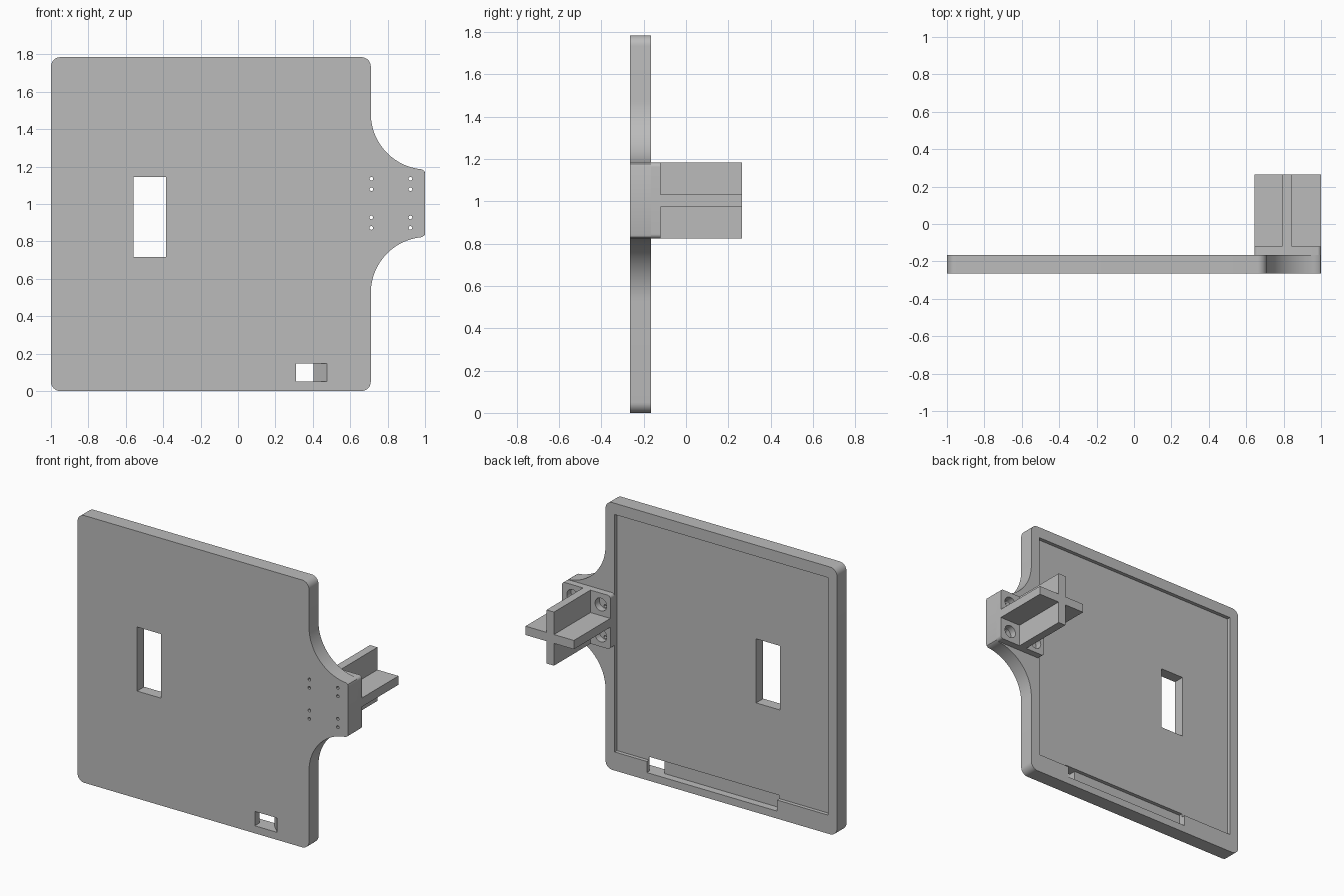
import bpy, bmesh
from math import cos, sin, radians

cube = bpy.data.objects.get("Cube")
if cube:
    bpy.data.objects.remove(cube, do_unlink=True)

grey = bpy.data.materials.new("plain grey plastic")
grey.use_nodes = True
grey.diffuse_color = (0.5, 0.5, 0.5, 1)
grey.node_tree.nodes["Principled BSDF"].inputs["Base Color"].default_value = (0.5, 0.5, 0.5, 1)


def arc(cx, cz, r, start, end, steps=8):
    """Points along an arc, angles in degrees."""
    angles = [radians(start + (end - start) * i / steps) for i in range(steps + 1)]
    return [(cx + r * cos(a), cz + r * sin(a)) for a in angles]


def rounded_rect(x0, x1, z0, z1, r):
    return (arc(x0 + r, z0 + r, r, 180, 270) + arc(x1 - r, z0 + r, r, 270, 360)
            + arc(x1 - r, z1 - r, r, 0, 90) + arc(x0 + r, z1 - r, r, 90, 180))


def prism(name, points, lo, hi, along="y"):
    """Extrude an outline: (x, z) along y, or (x, y) along z."""
    bm = bmesh.new()
    place = (lambda p, h: (p[0], h, p[1])) if along == "y" else (lambda p, h: (p[0], p[1], h))
    face = bm.faces.new([bm.verts.new(place(p, lo)) for p in points])
    top = bmesh.ops.extrude_face_region(bm, geom=[face])["geom"]
    for v in top:
        if isinstance(v, bmesh.types.BMVert):
            v.co[1 if along == "y" else 2] = hi
    bmesh.ops.recalc_face_normals(bm, faces=bm.faces)
    mesh = bpy.data.meshes.new(name)
    bm.to_mesh(mesh)
    bm.free()
    mesh.materials.append(grey)
    obj = bpy.data.objects.new(name, mesh)
    bpy.context.collection.objects.link(obj)
    return obj


def box(name, x0, x1, y0, y1, z0, z1):
    return prism(name, [(x0, z0), (x1, z0), (x1, z1), (x0, z1)], y0, y1)


def activate(obj):
    bpy.ops.object.select_all(action="DESELECT")
    obj.select_set(True)
    bpy.context.view_layer.objects.active = obj


def combine(obj, other, operation="DIFFERENCE"):
    """Apply a boolean and discard the second object."""
    mod = obj.modifiers.new("boolean", "BOOLEAN")
    mod.operation = operation
    mod.solver = "EXACT"
    mod.object = other
    activate(obj)
    bpy.ops.object.modifier_apply(modifier=mod.name)
    bpy.data.objects.remove(other, do_unlink=True)


FRONT, BACK, BASE, END = -0.265, -0.165, -0.12, 0.265
MID = 1.004

# Panel outline: rounded sheet with a tab flared out by two concave arcs
lower_flare = arc(1.01, 0.524, 0.3, 180, 95, 20)
upper_flare = [(x, 2 * MID - z) for x, z in reversed(lower_flare)]
outline = (arc(-0.95, 0.05, 0.05, 180, 270) + arc(0.66, 0.05, 0.05, 270, 360)
           + lower_flare + [(0.996, 0.832), (1, 0.845)]
           + [(1, 1.163), (0.996, 1.176)] + upper_flare
           + arc(0.66, 1.735, 0.05, 0, 90) + arc(-0.95, 1.735, 0.05, 90, 180))
panel = prism("panel", outline, FRONT, BACK)

# Shallow tray in the back, viewing window and lower cable channel
combine(panel, box("tray_cut", -0.933, 0.643, -0.19, 0, 0.124, 1.71))
combine(panel, box("window_cut", -0.56, -0.385, -0.4, 0, 0.717, 1.145))
combine(panel, box("channel_cut", -0.557, 0.405, -0.215, 0, 0.05, 0.146))

# Cable opening with one slanted side
slot = [(0.31, -0.3), (0.51, -0.3), (0.405, -0.195), (0.405, -0.1), (0.31, -0.1)]
combine(panel, prism("slot_cut", slot, 0.05, 0.146, "z"))

# Bracket: foot with rounded corners and a cross-shaped arm
foot = prism("bracket_foot", rounded_rect(0.643, 1, 0.825, 1.183, 0.02), BACK, BASE)
arm = box("bracket_arm", 0.643, 1, BASE, END, 0.974, 1.033)
combine(arm, box("arm_upright", 0.79, 0.845, BASE, END, 0.825, 1.183), "UNION")

# Round pocket and two pin holes in each quarter of the foot
for x in (0.713, 0.922):
    for z in (0.9, 1.107):
        combine(foot, prism("pocket_cut", arc(x, z, 0.043, 0, 345, 23), -0.2, 0))
        for dz in (-0.028, 0.028):
            combine(panel, prism("pin_cut", arc(x, z + dz, 0.01, 0, 330, 11), -0.4, 0))

for obj in (panel, foot, arm):
    activate(obj)
    bpy.ops.object.shade_smooth_by_angle(angle=radians(30))
